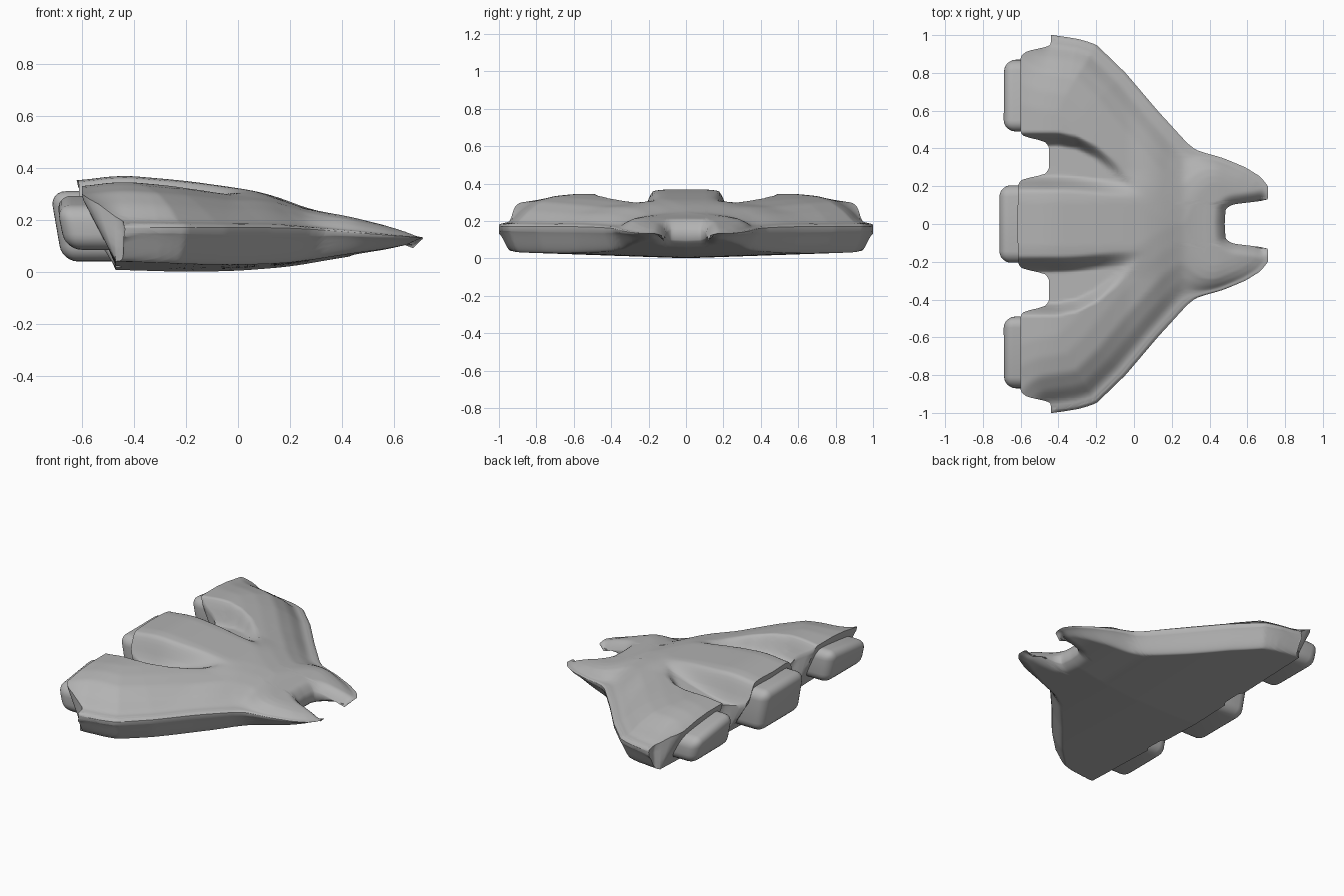
import bpy, bmesh, math
from mathutils import Vector

if "Cube" in bpy.data.objects:
    bpy.data.objects.remove(bpy.data.objects["Cube"])

grey = bpy.data.materials.new("hull grey")
grey.use_nodes = True
grey.diffuse_color = (0.45, 0.45, 0.45, 1)
grey.node_tree.nodes["Principled BSDF"].inputs["Base Color"].default_value = (0.45, 0.45, 0.45, 1)


def interp(pts, v):
    if v <= pts[0][0]:
        return pts[0][1]
    for (a, p), (b, q) in zip(pts, pts[1:]):
        if v <= b:
            return p + (q - p) * (v - a) / (b - a)
    return pts[-1][1]


def soft(pts, v, h):
    # rounded version of a polyline
    return sum(interp(pts, v + h * k / 2) for k in range(-2, 3)) / 5


def step(v):
    v = max(0, min(1, v))
    return v * v * (3 - 2 * v)


# Plan outline: front and rear edge x for each y
FRONT = [(0, .48), (.08, .485), (.105, .52), (.115, .6), (.12, .69), (.13, .71), (.2, .71),
         (.25, .67), (.3, .59), (.35, .47), (.375, .38), (.39, .33), (.43, .28), (.6, .125),
         (.8, -.045), (.95, -.2), (.98, -.29), (1, -.43)]
REAR = [(0, -.62), (.22, -.61), (.245, -.58), (.255, -.48), (.29, -.45), (.41, -.45), (.445, -.48),
        (.455, -.57), (.48, -.6), (.89, -.6), (.92, -.56), (.935, -.46), (.95, -.44), (1, -.44)]
# Heights along x, and the shoulder profile by distance from the rim
CREST = [(-.62, .35), (-.45, .372), (-.2, .35), (0, .322), (.1, .305), (.2, .27), (.3, .232),
         (.4, .22), (.5, .195), (.6, .17), (.71, .142)]
KEEL = [(-.47, .008), (-.2, 0), (0, .004), (.2, .02), (.4, .055), (.6, .085), (.71, .115)]
RIM = [(.2, .17), (.4, .155), (.71, .13)]
SHOULDER = [(0, 0), (.015, .1), (.06, .15), (.12, .5), (.2, .8), (.3, .94), (.4, 1)]
# Groove between the lobes: outer border and floor height
GROOVE_OUT = [(-.4, .49), (-.3, .47), (-.2, .42), (-.1, .34), (0, .24), (.06, .17)]
GROOVE_FLOOR = [(-.45, .2), (-.2, .25), (0, .3)]

ys = sorted({i / 90 for i in range(91)} | {p[0] for p in FRONT + REAR})
edge = {y: (interp(FRONT, 1) if y == 1 else soft(FRONT, y, .008)) for y in ys}
tail = {y: soft(REAR, y, .01) for y in ys}
rim_line = [Vector((edge[y], y)) for y in ys if y >= .125]
notch_line = [Vector((edge[y], y)) for y in ys if y <= .125]


def gap(line, p):
    best = 9
    for a, b in zip(line, line[1:]):
        ab = b - a
        t = max(0, min(1, (p - a).dot(ab) / ab.length_squared))
        best = min(best, (p - a - ab * t).length)
    return best


def heights(x, y):
    p = Vector((x, y))
    d = gap(rim_line, p)
    n = max(0, 1 - gap(notch_line, p) / .06) ** 2
    rim = soft(RIM, x, .1)
    crest = soft(CREST, x, .06) - .024 * step((y - .1) / .2) * step((.15 - x) / .2)
    thin = 1 + 2 * step((x - .25) / .2)
    top = rim + (crest - rim) * soft(SHOULDER, d * thin, .015 if d > .02 else d / 2)
    inner = .17 - .03 * step((x + .4) / .4)
    s = step((y - inner) / .09) * step((interp(GROOVE_OUT, x) - y) / .08)
    floor = min(top, interp(GROOVE_FLOOR, x))
    top += (floor - top) * s
    low = soft(KEEL, x, .06) + .035 * y
    low = rim + (low - rim) * step(.25 + d / .09) if d > .0005 else rim
    return top - .05 * n, min(low + .03 * n, top - .05 * n - .0005)


def add_object(name, bm, angle):
    bmesh.ops.recalc_face_normals(bm, faces=bm.faces)
    mesh = bpy.data.meshes.new(name)
    bm.to_mesh(mesh)
    bm.free()
    ob = bpy.data.objects.new(name, mesh)
    bpy.context.collection.objects.link(ob)
    mesh.materials.append(grey)
    bpy.ops.object.select_all(action='DESELECT')
    ob.select_set(True)
    bpy.context.view_layer.objects.active = ob
    bpy.ops.object.shade_smooth_by_angle(angle=math.radians(angle))
    return ob


def mirror(ob):
    m = ob.modifiers.new("mirror", 'MIRROR')
    m.use_axis = (False, True, False)
    m.merge_threshold = .0002


# Hull: each y gives a loop over the top, round the front and back along the belly
bm = bmesh.new()
N = 64
loops = []
for y in ys:
    front, rear = edge[y], tail[y]
    belly_rear = max(rear, -.47)
    top, low = [], []
    for i in range(N + 1):
        u = i / N
        t = .5 * u + .5 * (1 - (1 - u) ** 2)
        x = rear + (front - rear) * t
        top.append((x, y, heights(x, y)[0]))
        x = belly_rear + (front - belly_rear) * t
        low.append((x, y, heights(x, y)[1]))
    # slanted rear wall with a small lip under the shell edge
    a, b = Vector(top[0]), Vector(low[0])
    lip = a + Vector((.006, 0, -min(.025, (a.z - b.z) / 3)))
    wall = [lip.lerp(b, k / 5) for k in range(5)]
    loops.append([bm.verts.new(c) for c in top + low[::-1] + wall[::-1]])
for a, b in zip(loops, loops[1:]):
    for i in range(len(a)):
        j = (i + 1) % len(a)
        bm.faces.new((a[i], b[i], b[j], a[j]))
bm.faces.new(loops[-1])
mirror(add_object("hull", bm, 45))


# Engine blocks: rounded boxes with a leaning rear face
def engine(name, y0, y1, z0, z1, drop, back_top, back_low):
    bm = bmesh.new()
    bmesh.ops.create_cube(bm, size=2)
    for v in bm.verts:
        up, rear, outer = v.co.z > 0, v.co.x < 0, v.co.y > 0
        v.co.x = (back_top if up else back_low) if rear else -.42
        v.co.y = y1 if outer else y0
        v.co.z = (z1 - drop * outer) if up else z0
    bmesh.ops.bevel(bm, geom=bm.edges[:], offset=.06, segments=6, profile=.5, affect='EDGES')
    return add_object(name, bm, 60)


engine("centre_engine", -.205, .205, .04, .31, 0, -.722, -.675)
mirror(engine("side_engine", .49, .87, .085, .3, .05, -.7, -.66))
